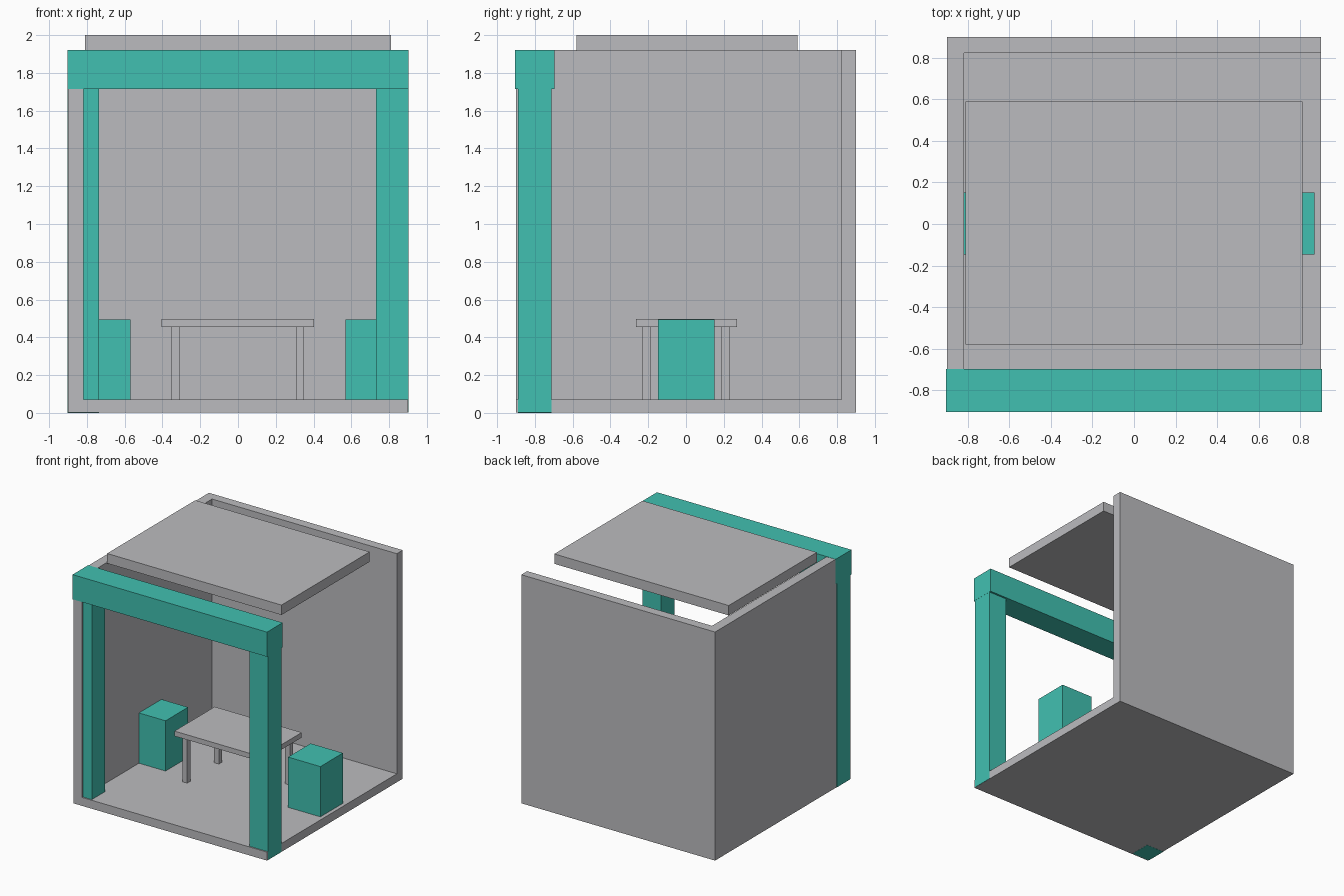
import bpy

cube = bpy.data.objects.get("Cube")
if cube:
    bpy.data.objects.remove(cube, do_unlink=True)


def make_material(name, rgb):
    mat = bpy.data.materials.new(name)
    mat.use_nodes = True
    color = (*rgb, 1.0)
    mat.diffuse_color = color
    mat.node_tree.nodes["Principled BSDF"].inputs["Base Color"].default_value = color
    return mat


grey = make_material("light grey", (0.50, 0.50, 0.52))
teal = make_material("teal", (0.053, 0.53, 0.44))


def box(name, mat, x, y, z):
    """Box spanning the given (min, max) range on each axis."""
    spans = (x, y, z)
    bpy.ops.mesh.primitive_cube_add(size=1, location=[(a + b) / 2 for a, b in spans])
    obj = bpy.context.object
    obj.name = name
    obj.scale = [b - a for a, b in spans]
    bpy.ops.object.transform_apply(location=False, rotation=False, scale=True)
    obj.data.materials.append(mat)
    return obj


HALF = 0.9
WALL_TOP = 1.92
FLOOR_TOP = 0.072

# Room shell: floor, two walls and a floating roof panel
box("floor", grey, (-HALF, HALF), (-HALF, HALF), (0.001, FLOOR_TOP))
box("left_wall", grey, (-HALF, -0.817), (-HALF, HALF), (0.001, WALL_TOP))
box("back_wall", grey, (-HALF, HALF), (0.822, HALF), (0.001, WALL_TOP))
box("roof_panel", grey, (-0.81, 0.81), (-0.58, 0.59), (1.917, 2.0))

# Front frame: two posts, just proud of the shell, and a beam
box("left_post", teal, (-0.902, -0.735), (-0.89, -0.713), (0.0, 1.75))
box("right_post", teal, (0.73, 0.902), (-0.89, -0.713), (0.002, 1.75))
box("front_beam", teal, (-0.903, 0.903), (-0.905, -0.697), (1.715, 1.922))

# Table
box("table_top", grey, (-0.405, 0.403), (-0.265, 0.27), (0.455, 0.497))
for side, x in (("left", -0.332), ("right", 0.328)):
    for end, y in (("front", -0.21), ("back", 0.21)):
        box(f"table_leg_{end}_{side}", grey, (x - 0.022, x + 0.022),
            (y - 0.021, y + 0.021), (FLOOR_TOP - 0.01, 0.46))

# Block stools at both ends of the table
for side, x in (("left", -0.72), ("right", 0.718)):
    box(f"stool_{side}", teal, (x - 0.15, x + 0.15), (-0.147, 0.152),
        (FLOOR_TOP - 0.01, 0.494))
